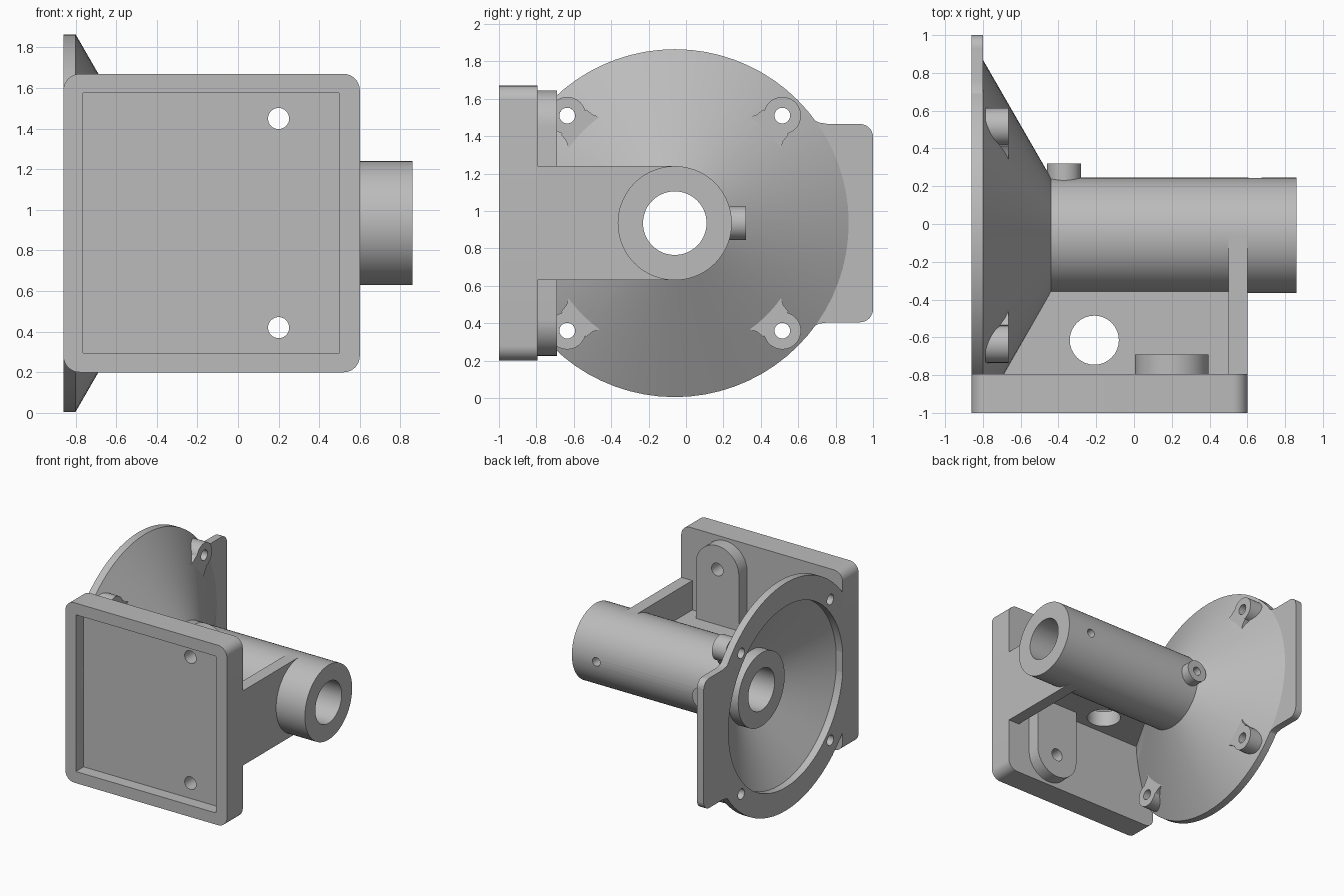
import bpy, bmesh
from math import pi, cos, sin
from mathutils import Matrix, Vector

cube = bpy.data.objects.get("Cube")
if cube:
    bpy.data.objects.remove(cube)

grey = bpy.data.materials.new("light grey")
grey.use_nodes = True
grey.diffuse_color = (0.5, 0.5, 0.5, 1)
for node in grey.node_tree.nodes:
    if node.type == 'BSDF_PRINCIPLED':
        node.inputs["Base Color"].default_value = grey.diffuse_color

CY, CZ = -0.06, 0.935      # axis of the tube and funnel
X, Y, Z = Vector((1, 0, 0)), Vector((0, 1, 0)), Vector((0, 0, 1))
PLANES = {'YZ': (Y, Z, X), 'XZ': (X, Z, Y), 'XY': (X, Y, Z)}


def add_object(name, bm):
    bmesh.ops.remove_doubles(bm, verts=bm.verts[:], dist=0.0001)
    bmesh.ops.recalc_face_normals(bm, faces=bm.faces[:])
    mesh = bpy.data.meshes.new(name)
    bm.to_mesh(mesh)
    bm.free()
    mesh.materials.clear()
    mesh.materials.append(grey)
    mesh.polygons.foreach_set("material_index", [0] * len(mesh.polygons))
    ob = bpy.data.objects.new(name, mesh)
    bpy.context.collection.objects.link(ob)
    return ob


def activate(ob):
    bpy.ops.object.select_all(action='DESELECT')
    ob.select_set(True)
    bpy.context.view_layer.objects.active = ob


def smooth(ob):
    activate(ob)
    bpy.ops.object.shade_smooth_by_angle(angle=pi / 6)


def arc(u, v, r, start=0, end=2 * pi, n=12):
    return [(u + r * cos(start + (end - start) * i / n),
             v + r * sin(start + (end - start) * i / n)) for i in range(n + 1)]


def circle(u, v, r, n=32):
    return arc(u, v, r, n=n)[:-1]


def rounded(u0, v0, u1, v1, r):
    return (arc(u1 - r, v1 - r, r, 0, pi / 2, 8) + arc(u0 + r, v1 - r, r, pi / 2, pi, 8)
            + arc(u0 + r, v0 + r, r, pi, 1.5 * pi, 8) + arc(u1 - r, v0 + r, r, 1.5 * pi, 2 * pi, 8))


def plate(name, plane, low, high, outline, holes=()):
    """Extrude a flat outline with holes between two levels along its normal."""
    curve = bpy.data.curves.new(name, 'CURVE')
    curve.dimensions = '2D'
    curve.fill_mode = 'BOTH'
    curve.extrude = (high - low) / 2
    for loop in [outline, *holes]:
        spline = curve.splines.new('POLY')
        spline.points.add(len(loop) - 1)
        for point, (u, v) in zip(spline.points, loop):
            point.co = (u, v, 0, 1)
        spline.use_cyclic_u = True
    temp = bpy.data.objects.new("temp", curve)
    bpy.context.collection.objects.link(temp)
    graph = bpy.context.evaluated_depsgraph_get()
    mesh = bpy.data.meshes.new_from_object(temp.evaluated_get(graph), depsgraph=graph)
    bm = bmesh.new()
    bm.from_mesh(mesh)
    bpy.data.objects.remove(temp)
    bpy.data.meshes.remove(mesh)
    a, b, c = PLANES[plane]
    for v in bm.verts:
        v.co = a * v.co.x + b * v.co.y + c * (v.co.z + (low + high) / 2)
    ob = add_object(name, bm)
    smooth(ob)
    return ob


# Funnel, flange and tube as one turned body
profile = [(-0.86, 0.74), (-0.86, 0.93), (-0.80, 0.93), (-0.44, 0.305), (0.86, 0.305),
           (0.86, 0.17), (-0.64, 0.17), (-0.64, 0.30), (-0.55, 0.30), (-0.80, 0.74)]
bm = bmesh.new()
ring = [bm.verts.new((x, CY, CZ + r)) for x, r in profile]
edges = [bm.edges.new((ring[i - 1], ring[i])) for i in range(len(ring))]
bmesh.ops.spin(bm, geom=ring + edges, cent=(0, CY, CZ), axis=X, angle=2 * pi, steps=72)
body = add_object("funnel_and_tube", bm)

# Cutters: flange bolt holes, cross holes in the tube, clearance behind the front recess
bolts = [(CY + sy * 0.575, CZ + sz * 0.575, Vector((sy, sz)).normalized())
         for sy in (-1, 1) for sz in (-1, 1)]
bm = bmesh.new()


def drill(position, axis, radius, depth):
    turn = Z.rotation_difference(axis).to_matrix().to_4x4()
    bmesh.ops.create_cone(bm, cap_ends=True, segments=24, radius1=radius, radius2=radius,
                          depth=depth, matrix=Matrix.Translation(position) @ turn)


for y, z, _ in bolts:
    drill((-0.75, y, z), X, 0.042, 0.4)
for x in (-0.37, 0.64):
    drill((x, 0.2, CZ), Y, 0.035, 0.4)
bmesh.ops.create_cube(bm, size=1, matrix=Matrix.Translation((-0.1325, -1.0, CZ))
                      @ Matrix.Diagonal((1.265, 0.2, 1.28, 1)))
cutter = add_object("hole_cutter", bm)
cutter.hide_render = True
cut = body.modifiers.new("holes", 'BOOLEAN')
cut.operation = 'DIFFERENCE'
cut.solver = 'EXACT'
cut.object = cutter
activate(body)
bpy.ops.object.modifier_apply(modifier=cut.name)
bpy.data.objects.remove(cutter)
smooth(body)

# Bolt bosses on the slope of the funnel
for i, (y, z, out) in enumerate(bolts):
    plate(f"bolt_boss_{i + 1}", 'YZ', -0.785, -0.665, circle(y, z, 0.10), [circle(y, z, 0.042)])
    side = Vector((-out.y, out.x))
    neck = [Vector((CY, CZ)) + out * r + side * w
            for r, w in ((0.765, 0.095), (0.72, 0.10), (0.66, 0.13),
                         (0.66, -0.13), (0.72, -0.10), (0.765, -0.095))]
    plate(f"boss_neck_{i + 1}", 'YZ', -0.72, -0.665, [tuple(p) for p in neck])

# Rear tab of the flange
upper = [(0.64, 1.53), (0.67, 1.495), (0.71, 1.473), (0.76, 1.465)] + arc(0.93, 1.395, 0.07, pi / 2, 0, 8)
lower = [(y, 2 * CZ - z) for y, z in reversed(upper)]
plate("flange_tab", 'YZ', -0.86, -0.80, upper + lower + [(0.70, 0.44), (0.70, 1.43)])

# Small boss on the back of the tube
plate("tube_boss", 'XZ', 0.20, 0.32, circle(-0.37, CZ, 0.09), [circle(-0.37, CZ, 0.035)])

# Mounting plate with raised rim
mounts = [(1.45, 1), (0.42, -1)]
outline = rounded(-0.86, 0.20, 0.60, 1.67, 0.08)
screw_holes = [circle(0.20, z, 0.052) for z, _ in mounts]
plate("mounting_plate", 'XZ', -0.90, -0.795, outline, screw_holes)
plate("plate_rim", 'XZ', -1.0, -0.90, outline, [rounded(-0.765, 0.295, 0.50, 1.575, 0.004)])

# Round-ended screw pads behind the plate
for i, (z, way) in enumerate(mounts):
    pad = arc(0.20, z, 0.195, 0, way * pi, 20) + [(0.005, CZ), (0.395, CZ)]
    plate(f"screw_pad_{i + 1}", 'XZ', -0.82, -0.69, pad, [screw_holes[i]])

# Side rib gripping the tube, and level web with a round opening
rib = ([(-0.82, 0.63), (CY, 0.63)] + arc(CY, CZ, 0.25, 1.5 * pi, pi / 2, 20)
       + [(CY, 1.24), (-0.82, 1.24)])
plate("side_rib", 'YZ', 0.50, 0.60, rib)
web = [(-0.71, -0.82), (0.55, -0.82), (0.55, -0.30), (-0.46, -0.30)]
plate("level_web", 'XY', 0.87, 1.0, web, [circle(-0.21, -0.615, 0.13)])
